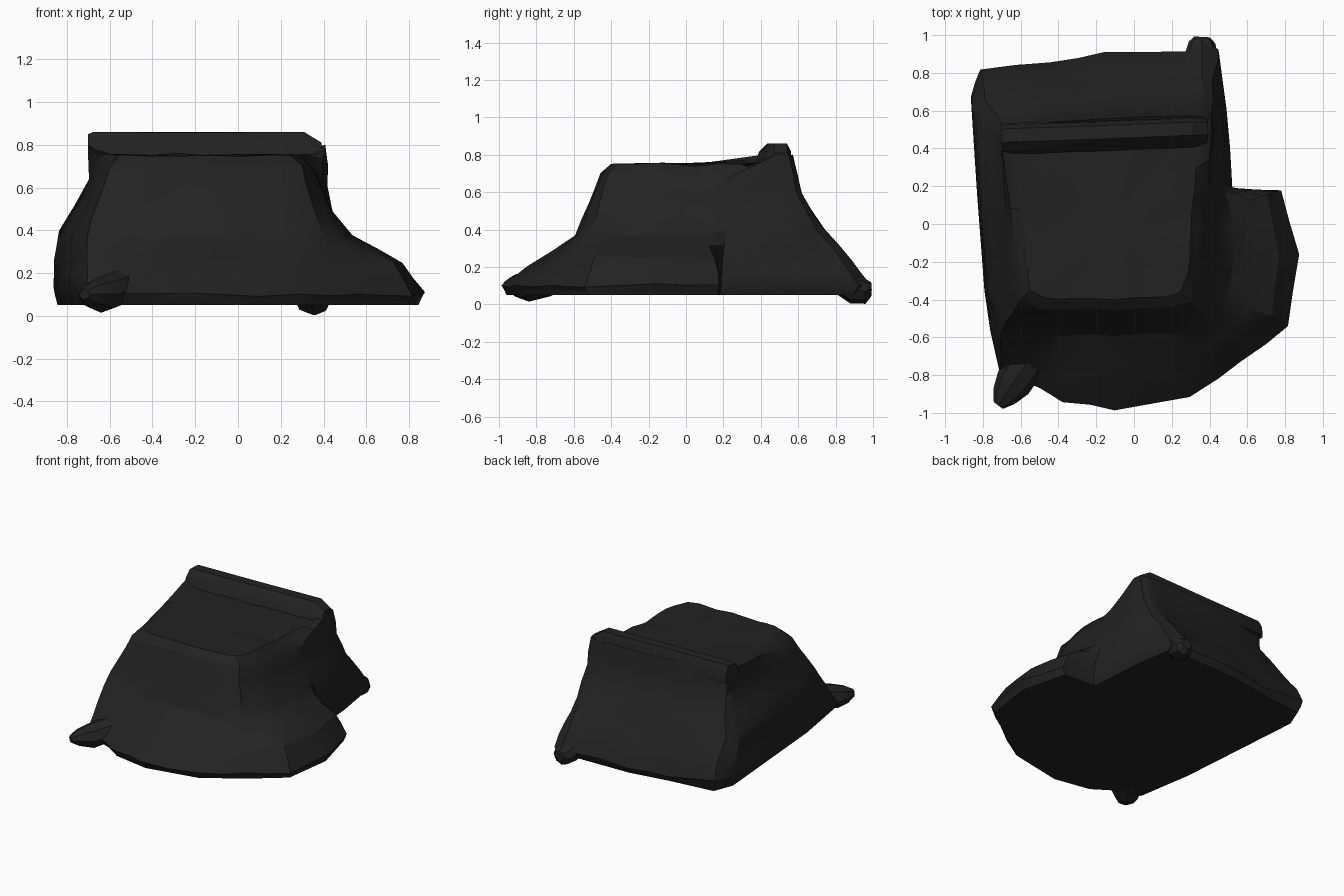
import bpy, bmesh, math
from mathutils import Vector, noise

cube = bpy.data.objects.get("Cube")
if cube:
    bpy.data.objects.remove(cube, do_unlink=True)

black = bpy.data.materials.new("black cloth")
black.use_nodes = True
shade = (0.016, 0.016, 0.016, 1)
black.diffuse_color = shade
bsdf = black.node_tree.nodes["Principled BSDF"]
bsdf.inputs["Base Color"].default_value = shade
bsdf.inputs["Roughness"].default_value = 0.9


def loft(name, rings, wrinkle=0.0, cuts=0, peak=None):
    """Skin closed rings of equal length, cap both ends, then crumple slightly."""
    bm = bmesh.new()
    rows = [[bm.verts.new(p) for p in ring] for ring in rings]
    count = len(rows[0])
    for low, high in zip(rows, rows[1:]):
        for i in range(count):
            j = (i + 1) % count
            bm.faces.new((low[i], low[j], high[j], high[i]))
    bm.faces.new(reversed(rows[0]))
    if peak:
        tip = bm.verts.new(peak)
        for i in range(count):
            bm.faces.new((rows[-1][i], rows[-1][(i + 1) % count], tip))
    else:
        bm.faces.new(rows[-1])
    if cuts:
        side_edges = [e for e in bm.edges if max(v.co.z for v in e.verts) > 0.07]
        bmesh.ops.subdivide_edges(bm, edges=side_edges, cuts=cuts, use_grid_fill=True)
    for v in bm.verts:
        if v.co.z > 0.07:
            v.co += noise.noise_vector(v.co * 5) * wrinkle
    bmesh.ops.recalc_face_normals(bm, faces=bm.faces)
    mesh = bpy.data.meshes.new(name)
    bm.to_mesh(mesh)
    bm.free()
    mesh.materials.append(black)
    obj = bpy.data.objects.new(name, mesh)
    bpy.context.collection.objects.link(obj)
    bpy.ops.object.select_all(action="DESELECT")
    obj.select_set(True)
    bpy.context.view_layer.objects.active = obj
    bpy.ops.object.shade_smooth_by_angle(angle=math.radians(25))


def region(p):
    """Which flank of the cover a skirt point belongs to."""
    if p.x < -0.75:
        return "corner" if p.y > 0.5 else "left"
    if p.y > 0.185:
        return "back"
    return "lobe" if p.x > 0.6 else "front"


def blend(a, b, amounts):
    """Blend two rings with a (plan, height) amount for each flank."""
    result = []
    for p, q, base in zip(a, b, skirt):
        across, lift = amounts[region(base)]
        result.append(Vector((p.x + (q.x - p.x) * across, p.y + (q.y - p.y) * across,
                              p.z + (q.z - p.z) * lift)))
    return result


def ring(points, height):
    return [Vector((x, y, height(x, y))) for x, y in points]


def rim_height(x, y):
    if y > 0.4:
        return 0.8
    return 0.67 if x > 0.32 else 0.7


# Plan outlines of the draped cover, counter-clockwise from the front left corner
skirt_plan = [(-.72, -.78), (-.5, -.86), (-.38, -.94), (-.1, -.99), (.3, -.91),
              (.58, -.73), (.82, -.54), (.87, -.17), (.78, .18), (.52, .19),
              (.49, .6), (.44, .92), (.36, .99), (.27, .92), (-.15, .91),
              (-.45, .86), (-.81, .82), (-.87, .67), (-.79, -.35)]
fold_plan = [(-.7, -.59), (-.5, -.59), (-.38, -.59), (-.1, -.59), (.22, -.58),
             (.4, -.52), (.5, -.4), (.54, -.15), (.51, .1), (.48, .2),
             (.47, .56), (.42, .7), (.36, .74), (.27, .74), (-.15, .73),
             (-.45, .72), (-.79, .66), (-.84, .55), (-.78, -.35)]
rim_plan = [(-.6, -.4), (-.5, -.44), (-.35, -.45), (-.1, -.45), (.2, -.44),
            (.3, -.41), (.35, -.3), (.36, -.1), (.37, .05), (.39, .2),
            (.4, .48), (.4, .55), (.36, .57), (.27, .57), (-.15, .56),
            (-.45, .54), (-.69, .5), (-.69, .42), (-.62, -.25)]

skirt = ring(skirt_plan, lambda x, y: 0.14 if x < -0.75 else 0.1)
fold = ring(fold_plan, lambda x, y: 0.4 if y > 0.18 else 0.37)
rim = ring(rim_plan, rim_height)
hem = [Vector((p.x * 0.97, p.y * 0.97, 0.05)) for p in skirt]
lower = blend(skirt, fold, {"left": (.3, .46), "corner": (.3, .46), "back": (.4, .45),
                            "lobe": (.3, .56), "front": (.35, .36)})
upper = blend(fold, rim, {"left": (.46, .45), "corner": (.95, .6), "back": (.74, .5),
                          "lobe": (.65, .5), "front": (.52, .5)})
centre = Vector((-0.17, 0.0, 0.755))
plateau = [p.lerp(centre, 0.12) for p in rim]
for p in plateau:
    p.z = 0.75
loft("draped_cover", [hem, skirt, lower, fold, upper, rim, plateau],
     wrinkle=0.018, cuts=1, peak=centre)

# Raised ridge along the back of the top
ridge_profile = [(-.09, -.12), (-.06, -.04), (-.02, 0), (.05, 0), (.07, -.04), (.08, -.12)]
ridge_rings = []
for x, y, drop in ((-.7, .45, .01), (-.68, .455, 0), (-.2, .47, 0), (.31, .49, 0), (.39, .49, .05)):
    ridge_rings.append([Vector((x, y + dy, 0.86 + dz - drop)) for dy, dz in ridge_profile])
loft("back_ridge", ridge_rings, wrinkle=0.004)


def lump(name, stations, flatten):
    """Tapered cloth end running through (x, y, z, radius) stations."""
    path = [Vector(s[:3]) for s in stations]
    along = (path[-1] - path[0]).normalized()
    side = along.cross(Vector((0, 0, 1))).normalized()
    rings = []
    for p, s in zip(path, stations):
        rings.append([p + side * math.cos(a) * s[3] + Vector((0, 0, math.sin(a) * s[3] * flatten))
                      for a in (math.tau * k / 8 for k in range(8))])
    loft(name, rings, wrinkle=0.008)


# Gathered cloth ends on the ground
lump("front_corner_tail", [(-.56, -.72, .13, .1), (-.64, -.84, .1, .1),
                           (-.69, -.91, .1, .07), (-.72, -.96, .1, .03)], 0.85)
lump("back_corner_foot", [(.34, .72, .2, .09), (.35, .88, .09, .09),
                          (.36, .96, .07, .07), (.36, .99, .08, .04)], 0.95)

# Soft crease running down the back
lump("back_crease", [(.07, .58, .6, .04), (.06, .67, .45, .05),
                     (.04, .79, .28, .05), (.02, .87, .14, .04)], 0.6)
